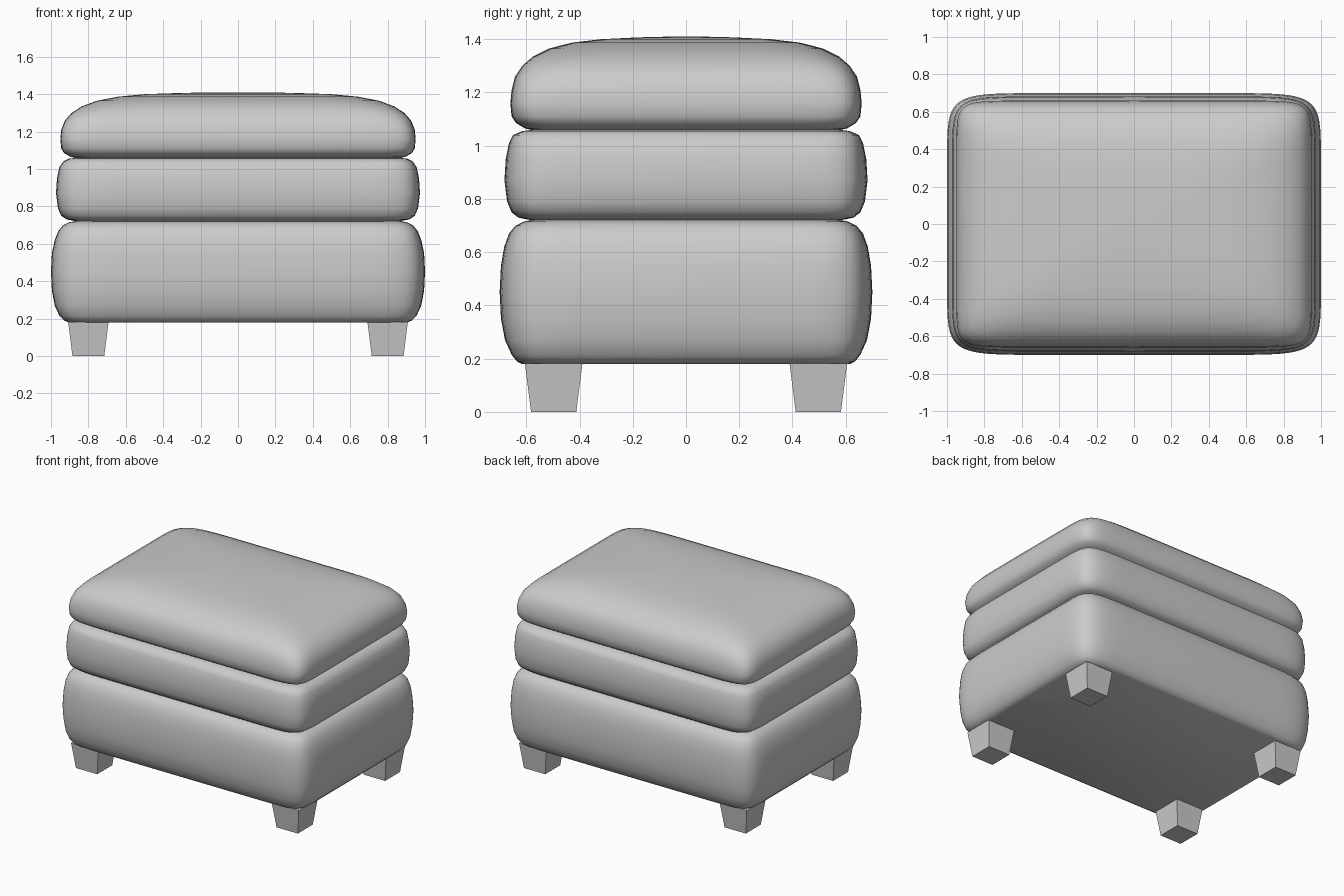
import bpy, bmesh, math

if "Cube" in bpy.data.objects:
    bpy.data.objects.remove(bpy.data.objects["Cube"])

fabric = bpy.data.materials.new("light grey")
fabric.diffuse_color = (0.6, 0.6, 0.6, 1)
fabric.use_nodes = True
fabric.node_tree.nodes["Principled BSDF"].inputs["Base Color"].default_value = fabric.diffuse_color


def finish(name, bm, smooth):
    bmesh.ops.recalc_face_normals(bm, faces=bm.faces)
    me = bpy.data.meshes.new(name)
    bm.to_mesh(me)
    bm.free()
    ob = bpy.data.objects.new(name, me)
    bpy.context.collection.objects.link(ob)
    me.materials.append(fabric)
    if smooth:
        bpy.context.view_layer.objects.active = ob
        ob.select_set(True)
        bpy.ops.object.shade_smooth_by_angle(angle=math.radians(50))
        ob.select_set(False)


def power(v, e):
    return math.copysign(abs(v) ** e, v) if abs(v) > 1e-9 else 0.0


def cushion(name, profile, n=64):
    """Loft of rounded, slightly bulging rectangles: (z, half x, half y, squareness)."""
    bm = bmesh.new()
    rings = []
    for z, a, b, p in profile:
        ring = []
        for i in range(n):
            t = 2 * math.pi * i / n
            ring.append(bm.verts.new((a * power(math.cos(t), 2 / p),
                                      b * power(math.sin(t), 2 / p), z)))
        rings.append(ring)
    for lo, hi in zip(rings, rings[1:]):
        for i in range(n):
            j = (i + 1) % n
            bm.faces.new((lo[i], lo[j], hi[j], hi[i]))
    bm.faces.new(rings[0][::-1])
    bm.faces.new(rings[-1])
    finish(name, bm, True)


# Thick upholstered base
cushion("base", [
    (0.18, 0.905, 0.615, 14), (0.19, 0.93, 0.635, 14), (0.215, 0.955, 0.655, 13),
    (0.27, 0.98, 0.68, 11), (0.35, 0.995, 0.695, 10), (0.45, 1.0, 0.70, 10),
    (0.55, 0.995, 0.695, 10), (0.62, 0.98, 0.683, 11), (0.67, 0.96, 0.665, 12),
    (0.70, 0.935, 0.64, 13), (0.715, 0.905, 0.61, 14), (0.725, 0.85, 0.56, 14)])

# Middle cushion
cushion("middle_cushion", [
    (0.72, 0.86, 0.58, 14), (0.73, 0.915, 0.63, 14), (0.75, 0.945, 0.655, 13),
    (0.79, 0.963, 0.672, 12), (0.87, 0.973, 0.682, 11), (0.95, 0.968, 0.677, 11),
    (1.01, 0.955, 0.665, 12), (1.04, 0.935, 0.65, 13), (1.055, 0.905, 0.615, 14),
    (1.062, 0.85, 0.56, 14)])

# Crowned top cushion
cushion("top_cushion", [
    (1.055, 0.85, 0.56, 14), (1.065, 0.895, 0.605, 14), (1.085, 0.93, 0.638, 14),
    (1.11, 0.945, 0.655, 14), (1.16, 0.95, 0.66, 14), (1.21, 0.945, 0.655, 13),
    (1.26, 0.925, 0.642, 12), (1.30, 0.89, 0.615, 11), (1.335, 0.835, 0.575, 9),
    (1.365, 0.755, 0.515, 8), (1.387, 0.64, 0.43, 7), (1.40, 0.50, 0.32, 6),
    (1.407, 0.30, 0.18, 5), (1.41, 0.10, 0.06, 4)])

# Four tapered square feet
for sx, side in ((-1, "left"), (1, "right")):
    for sy, end in ((-1, "front"), (1, "back")):
        bm = bmesh.new()
        bmesh.ops.create_cube(bm, size=2)
        for v in bm.verts:
            h = 0.108 if v.co.z > 0 else 0.085
            v.co = (sx * 0.80 + v.co.x * h, sy * 0.497 + v.co.y * h,
                    0.182 if v.co.z > 0 else 0)
        finish(f"{end}_{side}_foot", bm, False)
